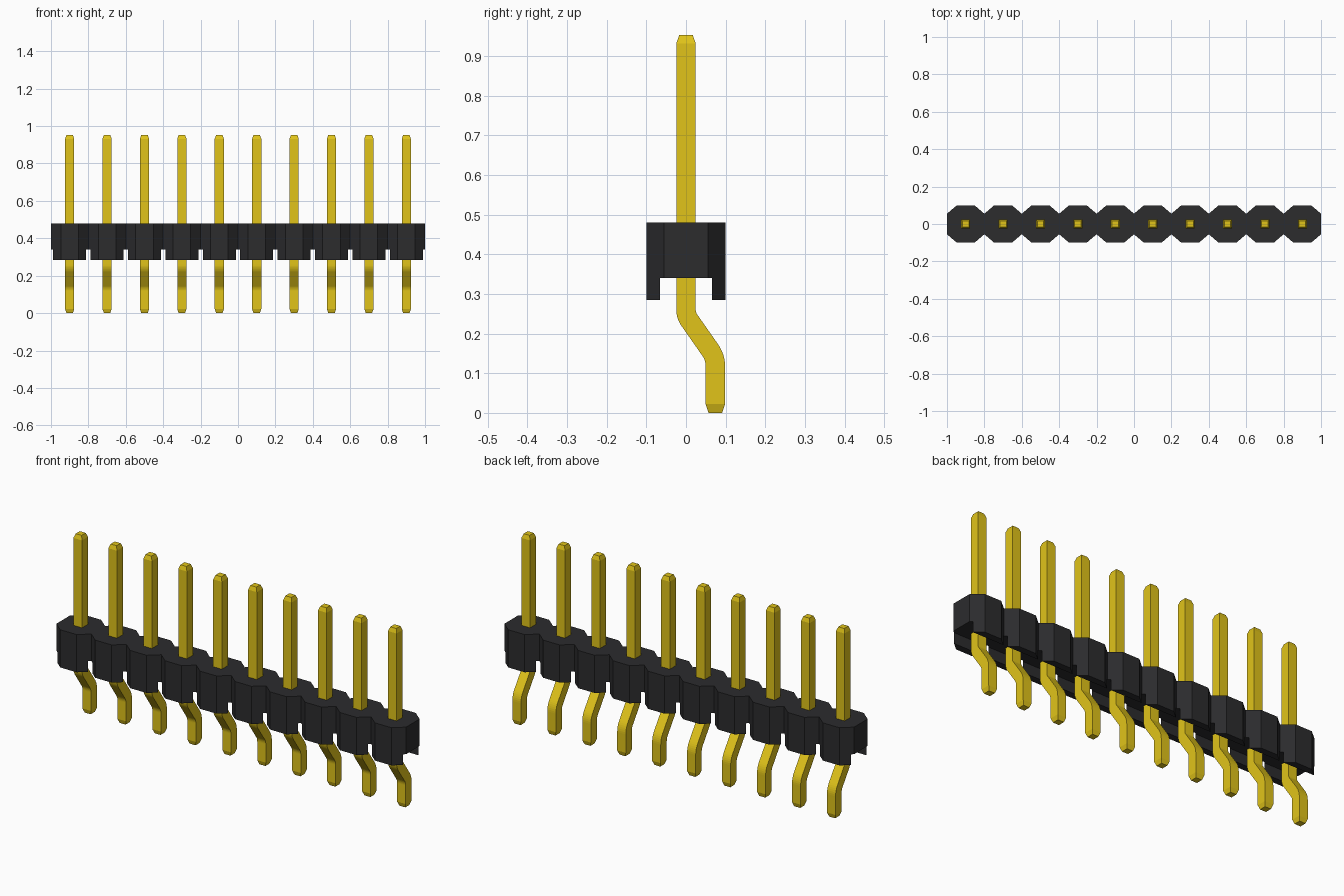
import bpy, bmesh
from math import sin, cos, radians

if "Cube" in bpy.data.objects:
    bpy.data.objects.remove(bpy.data.objects["Cube"])

COUNT, PITCH = 10, 0.2
HALF, FLAT = 0.1, 0.055          # octagon half width, half of its side flat
XS = [(i - (COUNT - 1) / 2) * PITCH for i in range(COUNT)]


def material(name, color):
    m = bpy.data.materials.new(name)
    m.diffuse_color = (*color, 1)
    m.use_nodes = True
    m.node_tree.nodes["Principled BSDF"].inputs["Base Color"].default_value = m.diffuse_color
    return m


def make_object(name, bm, mat):
    bmesh.ops.recalc_face_normals(bm, faces=bm.faces)
    mesh = bpy.data.meshes.new(name)
    bm.to_mesh(mesh)
    bm.free()
    mesh.materials.append(mat)
    ob = bpy.data.objects.new(name, mesh)
    bpy.context.collection.objects.link(ob)
    return ob


black = material("black_plastic", (0.025, 0.025, 0.027))
gold = material("gold_metal", (0.75, 0.55, 0.01))

# Housing: a row of joined octagons, extruded upward
front = []
for x in XS:
    front += [(x - HALF, -FLAT), (x - 0.047, -HALF), (x + 0.047, -HALF)]
front.append((XS[-1] + HALF, -FLAT))
outline = front + [(x, -y) for x, y in reversed(front)]
bm = bmesh.new()
base = bm.faces.new([bm.verts.new((x, y, 0.285)) for x, y in outline])
top = bmesh.ops.extrude_face_region(bm, geom=[base])["geom"]
bmesh.ops.translate(bm, vec=(0, 0, 0.195),
                    verts=[v for v in top if isinstance(v, bmesh.types.BMVert)])
housing = make_object("housing", bm, black)

# Channel under the housing, leaving two rows of standoff feet
bm = bmesh.new()
bmesh.ops.create_cube(bm, size=1)
bmesh.ops.scale(bm, vec=(2.4, 0.13, 0.2), verts=bm.verts)
bmesh.ops.translate(bm, vec=(0, 0, 0.24), verts=bm.verts)
cutter = make_object("channel_cutter", bm, black)
cutter.hide_render = True
mod = housing.modifiers.new("channel", 'BOOLEAN')
mod.operation, mod.solver, mod.object = 'DIFFERENCE', 'EXACT', cutter
bpy.context.view_layer.objects.active = housing
bpy.ops.object.modifier_apply(modifier="channel")
bpy.data.objects.remove(cutter)

# Pin path: (y, z, tilt, half thickness), from the top tip to the bent foot
W, TIP, BEND, STEPS = 0.0245, 0.017, radians(35), 6
R1, R2, SHIFT = 0.045, 0.07, 0.074
path = [(0, 0.953, 0, TIP), (0, 0.932, 0, W)]
for i in range(STEPS + 1):
    a = BEND * i / STEPS
    path.append((R1 * (1 - cos(a)), 0.26 - R1 * sin(a), a, W))
for i in range(STEPS, -1, -1):
    a = BEND * i / STEPS
    path.append((SHIFT - R2 * (1 - cos(a)), 0.118 + R2 * sin(a), a, W))
path += [(SHIFT, 0.022, 0, W), (SHIFT, 0, 0, TIP)]

# Pin mesh: square rings swept along the path
bm = bmesh.new()
rings = []
for y, z, a, h in path:
    rings.append([bm.verts.new((sx * h, y + sy * h * cos(a), z + sy * h * sin(a)))
                  for sx, sy in ((-1, -1), (1, -1), (1, 1), (-1, 1))])
for r, s in zip(rings, rings[1:]):
    for k in range(4):
        bm.faces.new((r[k], r[(k + 1) % 4], s[(k + 1) % 4], s[k]))
bm.faces.new(rings[0])
bm.faces.new(rings[-1])
pin = make_object("pin_1", bm, gold)

# Repeat the pin along the row
pin.location.x = XS[0]
for i, x in enumerate(XS[1:], 2):
    p = bpy.data.objects.new(f"pin_{i}", pin.data)
    p.location.x = x
    bpy.context.collection.objects.link(p)
